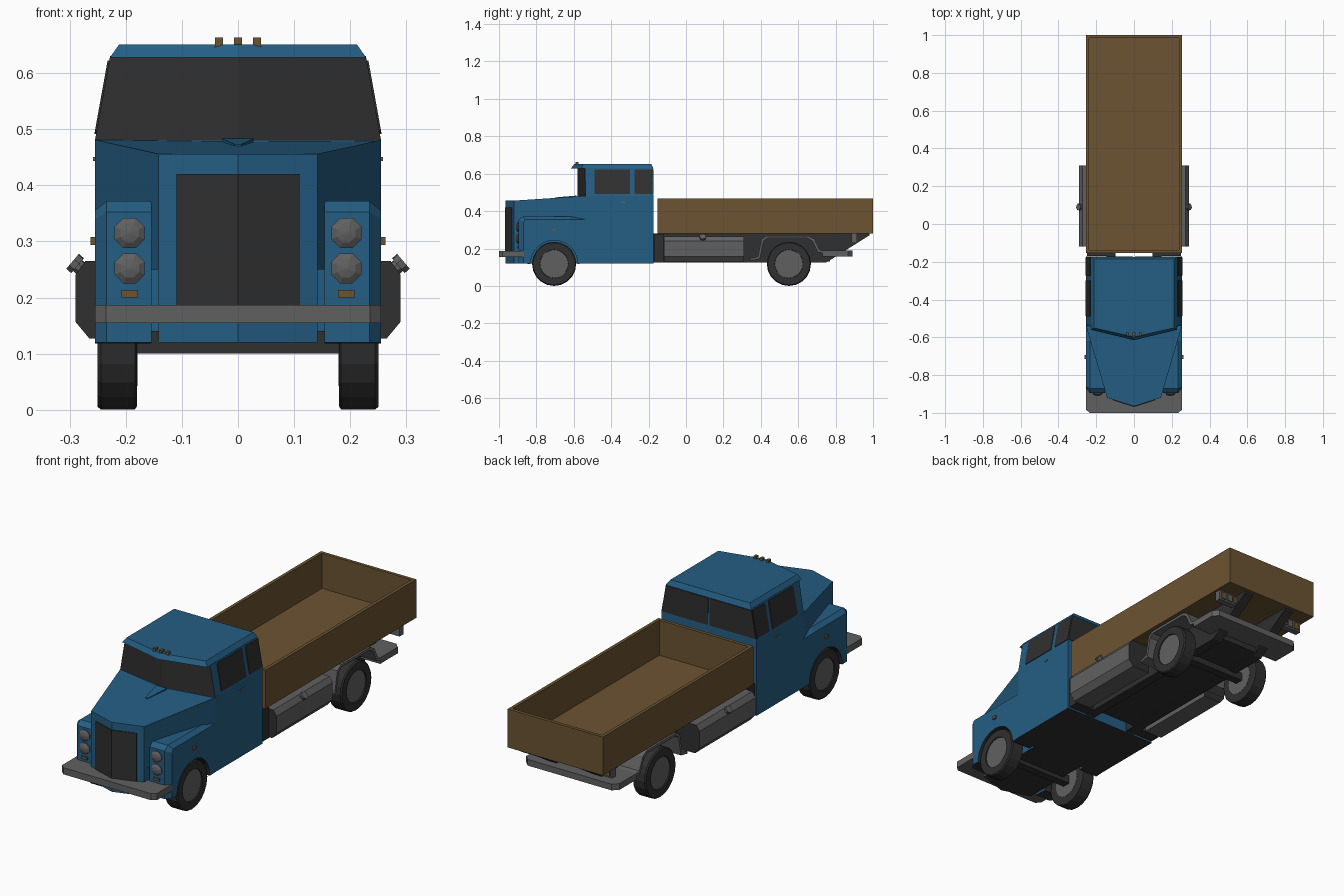
import bpy, bmesh, math
from mathutils import Vector

if "Cube" in bpy.data.objects:
    bpy.data.objects.remove(bpy.data.objects["Cube"])


def material(name, rgb):
    m = bpy.data.materials.new(name)
    m.diffuse_color = (*rgb, 1)
    m.use_nodes = True
    m.node_tree.nodes["Principled BSDF"].inputs["Base Color"].default_value = m.diffuse_color
    return m


BLUE = material("blue_paint", (0.018, 0.112, 0.23))
WOOD = material("brown_wood", (0.148, 0.087, 0.032))
GREY = material("grey_metal", (0.118, 0.118, 0.118))
DARK = material("dark_rubber_glass", (0.029, 0.029, 0.029))


def loft(name, rings, mat, mat2=None, rule=None):
    """Skin a list of equal-length rings and cap both ends; mat2 goes where rule(face) holds."""
    bm = bmesh.new()
    vs = [[bm.verts.new(p) for p in r] for r in rings]
    n = len(rings[0])
    for a, b in zip(vs, vs[1:]):
        for i in range(n):
            j = (i + 1) % n
            bm.faces.new((a[i], a[j], b[j], b[i]))
    bm.faces.new(vs[0])
    bm.faces.new(vs[-1])
    bmesh.ops.recalc_face_normals(bm, faces=bm.faces)
    bm.normal_update()
    if rule:
        for f in bm.faces:
            f.material_index = int(bool(rule(f)))
    me = bpy.data.meshes.new(name)
    bm.to_mesh(me)
    bm.free()
    me.materials.append(mat)
    if mat2:
        me.materials.append(mat2)
    ob = bpy.data.objects.new(name, me)
    bpy.context.collection.objects.link(ob)
    return ob


def flat_z(pts, z):
    return [(x, y, z) for x, y in pts]


def side_prism(name, yz, x0, x1, mat, **kw):
    return loft(name, [[(x, y, z) for y, z in yz] for x in (x0, x1)], mat, **kw)


def box(name, x0, x1, y0, y1, z0, z1, mat):
    return side_prism(name, [(y0, z0), (y1, z0), (y1, z1), (y0, z1)], x0, x1, mat)


def plate(name, pts, direction, mat, t=0.004):
    d = Vector(direction).normalized() * t
    return loft(name, [[Vector(p) - d for p in pts], [Vector(p) + d for p in pts]], mat)


def circle(c, axis, r, n):
    """Ring of n points around an axis through c."""
    a = Vector(axis).normalized()
    u = a.orthogonal().normalized()
    w = a.cross(u)
    return [Vector(c) + r * (math.cos(t) * u + math.sin(t) * w)
            for t in (2 * math.pi * (i + 0.5) / n for i in range(n))]


def turned(name, c, axis, profile, n, mat):
    a = Vector(axis).normalized()
    return loft(name, [circle(Vector(c) + a * d, axis, r, n) for d, r in profile], mat)


def plan(w, front_mid, front_side, rear):
    """Cab outline seen from above, with a V-shaped front."""
    return [(0, front_mid), (w, front_side), (w, rear), (-w, rear), (-w, front_side)]


def underside(f):
    return f.normal.z < -0.9


# cab, with the windscreen as the whole upper front
loft("cab", [flat_z(plan(.255, -.58, -.537, -.175), .12),
             flat_z(plan(.255, -.58, -.537, -.175), .48),
             flat_z(plan(.228, -.58, -.54, -.177), .63)], BLUE, DARK,
     lambda f: underside(f) or (f.normal.y < -.5 and f.calc_center_median().z > .5))
loft("roof", [flat_z(plan(.228, -.615, -.56, -.174), .628),
              flat_z(plan(.212, -.598, -.55, -.185), .651)], BLUE)

# hood: narrow base between the wheels, flaring upper part
loft("hood_base", [flat_z(plan(.142, -.965, -.92, -.53), z) for z in (.12, .25)],
     BLUE, DARK, underside)
top = [(0, -.965, .456), (.142, -.92, .456), (.255, -.537, .481),
       (.255, -.5, .481), (-.255, -.5, .481), (-.255, -.537, .481), (-.142, -.92, .456)]
loft("hood", [[(x, y, .25) for x, y, z in top], top], BLUE, DARK, underside)
loft("cowl_ridge", [[(x, -.70, .468) for x in (-.006, .006)] + [(.006, -.70, .473), (-.006, -.70, .473)],
                    [(-.028, -.585, .475), (.028, -.585, .475), (.028, -.585, .483), (-.028, -.585, .483)]], BLUE)
# V-shaped grille
gv = [(-.11, -.930), (0, -.965), (.11, -.930)]
loft("grille", [flat_z([(x, y + .004) for x, y in gv] + [(x, y - .004) for x, y in gv[::-1]], z)
                for z in (.155, .42)], DARK)
# front bumper
loft("front_bumper", [flat_z([(-.255, -.865), (-.255, -.982), (-.235, -1), (.235, -1), (.255, -.982),
                              (.255, -.865)], z) for z in (.155, .187)], GREY)

WY, WZ, R = -.705, .118, .118
arc = [(WY + .126 * math.cos(t), WZ + .126 * math.sin(t))
       for t in (math.pi * i / 12 for i in range(13))]


def in_arch(f):
    c = f.calc_center_median()
    return underside(f) or (abs(f.normal.x) < .5 and math.hypot(c.y - WY, c.z - WZ) < .128)


for s, side in ((1, "right"), (-1, "left")):
    # fender with wheel arch
    body = [(-.895, .12), (-.895, .352), (-.872, .372), (-.62, .372), (-.537, .357), (-.537, .12)]
    outer = [(-.868, .12), (-.868, .34), (-.86, .355), (-.62, .355), (-.537, .355), (-.537, .12)]
    loft(f"{side}_fender", [[(s * x, y, z) for y, z in prof + arc]
                            for x, prof in ((.154, body), (.234, body), (.255, outer))],
         BLUE, DARK, in_arch)
    # lamps on the fender
    for k, z in (("upper", .315), ("lower", .252)):
        turned(f"{side}_{k}_headlight", (s * .193, -.89, z), (0, -1, 0),
               [(0, .029), (.01, .029), (.017, .018), (.02, .003)], 8, GREY)
    box(f"{side}_turn_signal", s * .178, s * .208, -.902, -.89, .2, .213, WOOD)
    box(f"{side}_marker_lamp", s * .25, s * .263, -.714, -.694, .294, .308, WOOD)
    box(f"{side}_door_handle", s * .25, s * .258, -.348, -.325, .443, .45, GREY)

    # side and rear glass
    def wall(z):
        return .255 - (z - .48) * .18
    for k, y0, y1 in (("door", -.49, -.3), ("quarter", -.275, -.178)):
        plate(f"{side}_{k}_window", [(s * wall(z), y, z) for y, z in
              ((y0, .497), (y0 + .006, .491), (y1, .491), (y1, .622), (y0 + .006, .622), (y0, .616))],
              (s, 0, .18), DARK, .003)
    plate(f"{side}_rear_window", [(s * x, -.176, z) for x, z in
          ((.004, .491), (wall(.491), .491), (wall(.622), .622), (.004, .622))], (0, 1, 0), DARK, .003)

    # wheels
    for k, y in (("front", WY), ("rear", .55)):
        turned(f"{side}_{k}_tyre", (s * .18, y, WZ), (s, 0, 0),
               [(0, .085), (0, .112), (.004, R), (.064, R), (.07, .113), (.07, .076), (.06, .074)], 20, DARK)
        turned(f"{side}_{k}_hub", (s * .179, y, WZ), (s, 0, 0), [(0, .076), (.066, .075)], 20, GREY)

    # fuel tank with dark ends and a filler cap
    tank = [(.17, .127), (.265, .127), (.29, .157), (.29, .24), (.272, .265), (.17, .265)]
    loft(f"{side}_fuel_tank", [[(s * x, y, z) for x, z in tank] for y in (-.118, .31)],
         GREY, DARK, lambda f: abs(f.normal.y) > .9)
    turned(f"{side}_tank_cap", (s * .272, .09, .245), (s, 0, .85),
           [(0, .013), (.018, .013), (.018, .018), (.03, .018)], 8, GREY)
    box(f"{side}_tank_bracket", s * .13, s * .25, -.17, -.12, .125, .278, DARK)

    # rear mudguard strip
    low = [(.345, .135), (.395, .145), (.415, .24), (.435, .255), (.65, .255), (.675, .24), (.705, .18), (.74, .175)]
    high = [(.345, .147), (.385, .157), (.403, .25), (.43, .268), (.655, .268), (.687, .25), (.715, .192), (.74, .187)]
    side_prism(f"{side}_mudguard", low + high[::-1], s * .145, s * .25, GREY)

    # chassis rail rising at the back, and tail lamps
    side_prism(f"{side}_chassis_rail", [(-.18, .125), (.75, .125), (.98, .27), (.98, .281), (-.18, .281)],
               s * .097, s * .145, DARK)
    box(f"{side}_tail_lamp_housing", s * .125, s * .245, .885, .915, .23, .28, GREY)
    for i in range(3):
        box(f"{side}_tail_lamp_{i}", s * (.135 + .036 * i), s * (.163 + .036 * i), .91, .92, .238, .272,
            (WOOD, GREY, WOOD)[i])

# underbody plate, axles and rear bumper
box("underbody", -.1, .1, -.12, .77, .13, .16, DARK)
box("rear_axle", -.18, .18, .53, .57, .1, .14, DARK)
box("front_axle", -.18, .18, WY - .02, WY + .02, .1, .14, DARK)
loft("rear_bumper", [flat_z([(-.25, .73), (.25, .73), (.25, .865), (.225, .89), (-.225, .89), (-.25, .865)], z)
                     for z in (.158, .188)], GREY)


# open load bed: outer wall, rim, inner wall, floor
def rect(t, z):
    x, y0, y1 = .255 - t, -.153 + t, 1 - t
    return [(-x, y0, z), (x, y0, z), (x, y1, z), (-x, y1, z)]


loft("load_bed", [rect(0, .28), rect(0, .466), rect(.016, .466), rect(.016, .296)], WOOD)

# roof marker lamps
for i in (-1, 0, 1):
    box(f"roof_lamp_{i + 2}", i * .034 - .007, i * .034 + .007, -.592, -.574, .645, .663, WOOD)
